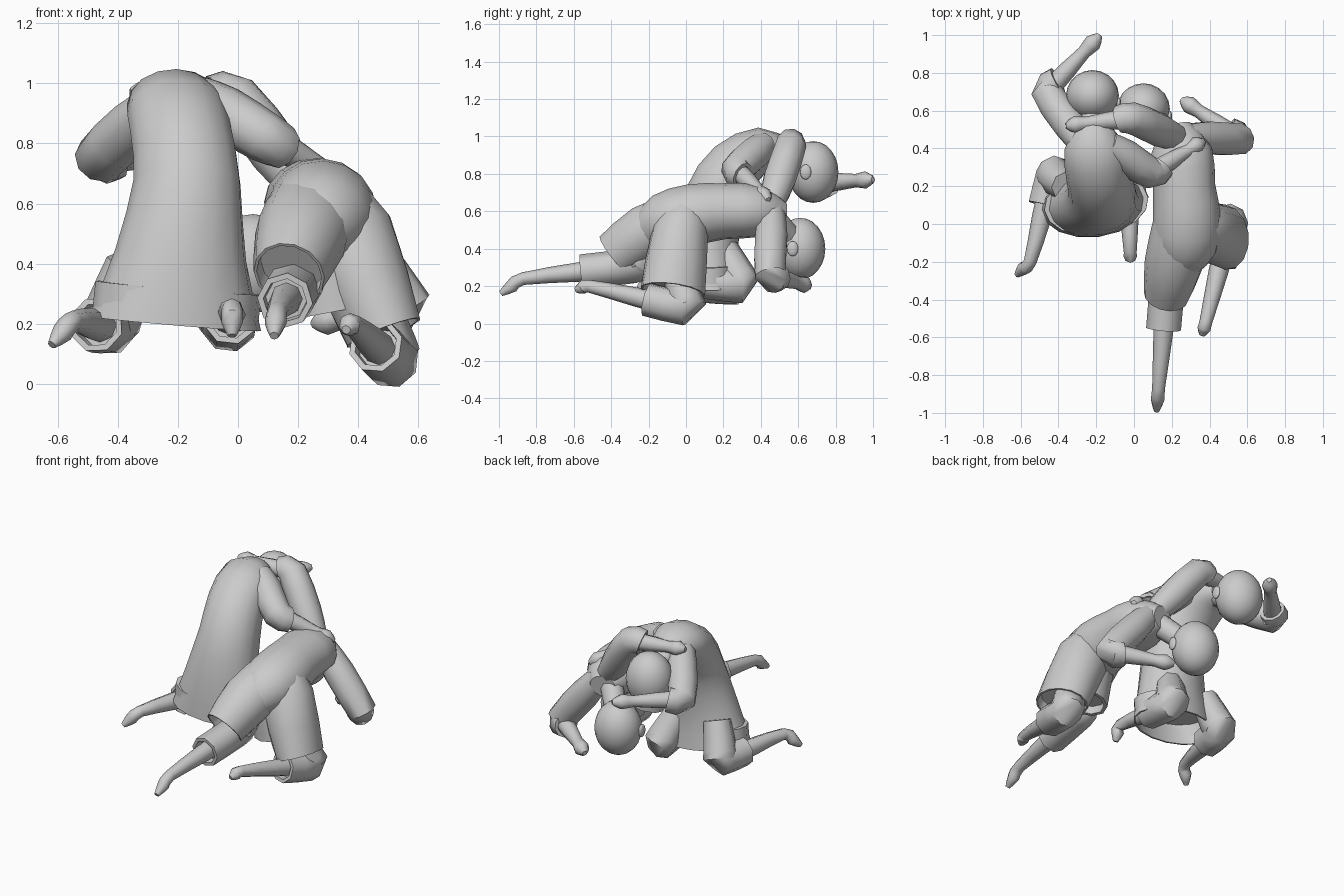
import bpy, bmesh, math
from mathutils import Vector

if "Cube" in bpy.data.objects:
    bpy.data.objects.remove(bpy.data.objects["Cube"])

shade = (0.6, 0.6, 0.6, 1)
grey = bpy.data.materials.new("plain_grey")
grey.use_nodes = True
grey.diffuse_color = shade
grey.node_tree.nodes["Principled BSDF"].inputs["Base Color"].default_value = shade


def finish(name, bm):
    mesh = bpy.data.meshes.new(name)
    bm.to_mesh(mesh)
    bm.free()
    obj = bpy.data.objects.new(name, mesh)
    bpy.context.collection.objects.link(obj)
    mesh.materials.append(grey)
    bpy.ops.object.select_all(action="DESELECT")
    obj.select_set(True)
    bpy.context.view_layer.objects.active = obj
    bpy.ops.object.shade_smooth_by_angle(angle=math.radians(50))


def smooth_path(rings):
    """Add a spline midpoint between each pair of rings."""
    result = [rings[0]]
    last = len(rings) - 1
    for i in range(last):
        before, a, b, after = (rings[max(i - 1, 0)], rings[i],
                               rings[i + 1], rings[min(i + 2, last)])
        result += [(a + b) * 0.5 + (a + b - before - after) / 16, b]
    return result


def loft(name, rings, sides=10, hem=0, rim=0.02):
    """Tube through rings (x, y, z, half width, half depth); hem sinks the last cap."""
    bm = bmesh.new()
    rings = smooth_path([Vector(r) for r in rings])
    points = [r.xyz for r in rings]
    side, loops = None, []
    for i, ring in enumerate(rings):
        along = (points[min(i + 1, len(points) - 1)] - points[max(i - 1, 0)]).normalized()
        if side is None:
            side = Vector((1, 0, 0)) if abs(along.x) < 0.8 else Vector((0, 1, 0))
        side = (side - along * side.dot(along)).normalized()
        up = along.cross(side)
        angles = [k * math.tau / sides for k in range(sides)]
        loops.append([bm.verts.new(points[i] + side * ring[3] * math.cos(t)
                                   + up * ring[4] * math.sin(t)) for t in angles])
    for low, high in zip(loops, loops[1:]):
        for k in range(sides):
            n = (k + 1) % sides
            bm.faces.new((low[k], low[n], high[n], high[k]))
    bm.faces.new(loops[0][::-1])
    end = bm.faces.new(loops[-1])
    bmesh.ops.recalc_face_normals(bm, faces=bm.faces[:])
    if hem:
        # flat rim, then a recess inside the cloth
        bmesh.ops.inset_individual(bm, faces=[end], thickness=rim, depth=0)
        bmesh.ops.inset_individual(bm, faces=[end], thickness=rim / 5, depth=-hem)
    finish(name, bm)


def disc(point, radius):
    return (*point, radius, radius)


def arm(name, shoulder, elbow, hand):
    """Wide sleeve bent round the elbow, and a thin forearm ending in a hand."""
    s, e, h = Vector(shoulder), Vector(elbow), Vector(hand)
    loft(name + "_sleeve", [disc(s, 0.07), disc(s.lerp(e, 0.4), 0.09),
                            disc(e, 0.085), disc(e.lerp(h, 0.2), 0.075)], hem=0.04)
    loft(name + "_forearm", [disc(e, 0.055), disc(e.lerp(h, 0.4), 0.047),
                             disc(e.lerp(h, 0.7), 0.036), disc(e.lerp(h, 0.87), 0.046),
                             disc(h, 0.015)], sides=8)


def leg(name, hip, knee, ankle, toe, cuff):
    """Trouser bent round the knee, open at the cuff, and a shin with a small foot."""
    h, k, a, t = Vector(hip), Vector(knee), Vector(ankle), Vector(toe)
    loft(name + "_trouser", [disc(h, 0.08), disc(h.lerp(k, 0.8), 0.1), disc(k, 0.095),
                             disc(k.lerp(a, cuff), 0.093)], sides=8, hem=0.05)
    loft(name + "_shin", [disc(k, 0.06), disc(k.lerp(a, 0.5), 0.052), disc(a, 0.034),
                          disc(a.lerp(t, 0.5), 0.036), disc(t, 0.015)], sides=8)


def ball(name, centre, radii):
    bm = bmesh.new()
    bmesh.ops.create_uvsphere(bm, u_segments=20, v_segments=12, radius=1)
    bmesh.ops.scale(bm, vec=radii, verts=bm.verts)
    bmesh.ops.translate(bm, vec=centre, verts=bm.verts)
    finish(name, bm)


def head(name, centre, collar):
    """Skull, two ears, and a neck running down to the collar."""
    c = Vector(centre)
    ball(name, c, (0.14, 0.135, 0.165))
    for side, label in ((-1, "right"), (1, "left")):
        ball(f"{name}_{label}_ear", c + Vector((side * 0.138, -0.04, 0)), (0.014, 0.03, 0.04))
    loft(name + "_neck", [disc(Vector(collar), 0.07), disc(c, 0.06)])


# Upright figure
loft("upright_robe", [
    (-.22, .53, .91, .08, .07), (-.21, .41, .93, .16, .12), (-.19, .26, .84, .17, .15),
    (-.17, .16, .67, .18, .17), (-.19, .11, .43, .22, .17), (-.21, .11, .2, .29, .18),
], sides=16, hem=0.12, rim=0.01)
head("upright_head", (-.22, .68, .81), (-.22, .45, .92))
arm("upright_right", (-.27, .42, .93), (-.46, .7, .75), (-.18, 1, .77))
arm("upright_left", (-.14, .42, .96), (.09, .27, .82), (.37, .44, .66))
leg("upright_right", (-.36, .2, .4), (-.43, .26, .19), (-.55, -.2, .21), (-.62, -.27, .13), 0.35)
leg("upright_left", (-.1, .2, .4), (-.03, .3, .2), (-.02, -.15, .25), (-.02, -.19, .16), 0.45)

# Crouching figure
loft("crouching_torso", [
    (.22, .52, .58, .08, .07), (.25, .38, .6, .165, .14), (.265, .2, .6, .165, .15),
    (.28, .03, .58, .18, .165), (.27, -.12, .54, .17, .155), (.25, -.22, .48, .1, .1),
], sides=16)
head("crouching_head", (.05, .61, .4), (.2, .46, .57))

# Robe spread over both thighs, with a fold hanging between them
loft("crouching_right_thigh", [
    (.25, 0, .58, .15, .14), (.21, -.21, .49, .155, .15), (.17, -.38, .365, .12, .13),
], sides=14, hem=0.06, rim=0.01)
loft("crouching_left_thigh", [
    (.29, .02, .63, .1, .1), (.36, -.03, .5, .16, .15), (.485, -.07, .17, .13, .175),
], sides=14, hem=0.06, rim=0.01)
loft("crouching_robe_fold", [
    (.26, -.06, .56, .14, .12), (.32, -.06, .24, .14, .12),
], hem=0.05)

arm("crouching_right", (.22, .46, .65), (-.01, .56, .95), (-.36, .52, .97))
arm("crouching_left", (.28, .46, .6), (.56, .45, .26), (.25, .66, .2))
leg("crouching_right", (.21, -.15, .42), (.18, -.28, .31), (.13, -.87, .24), (.12, -.99, .16), 0.47)
leg("crouching_left", (.44, -.04, .3), (.51, 0, .08), (.38, -.52, .2), (.36, -.59, .18), 0.4)
